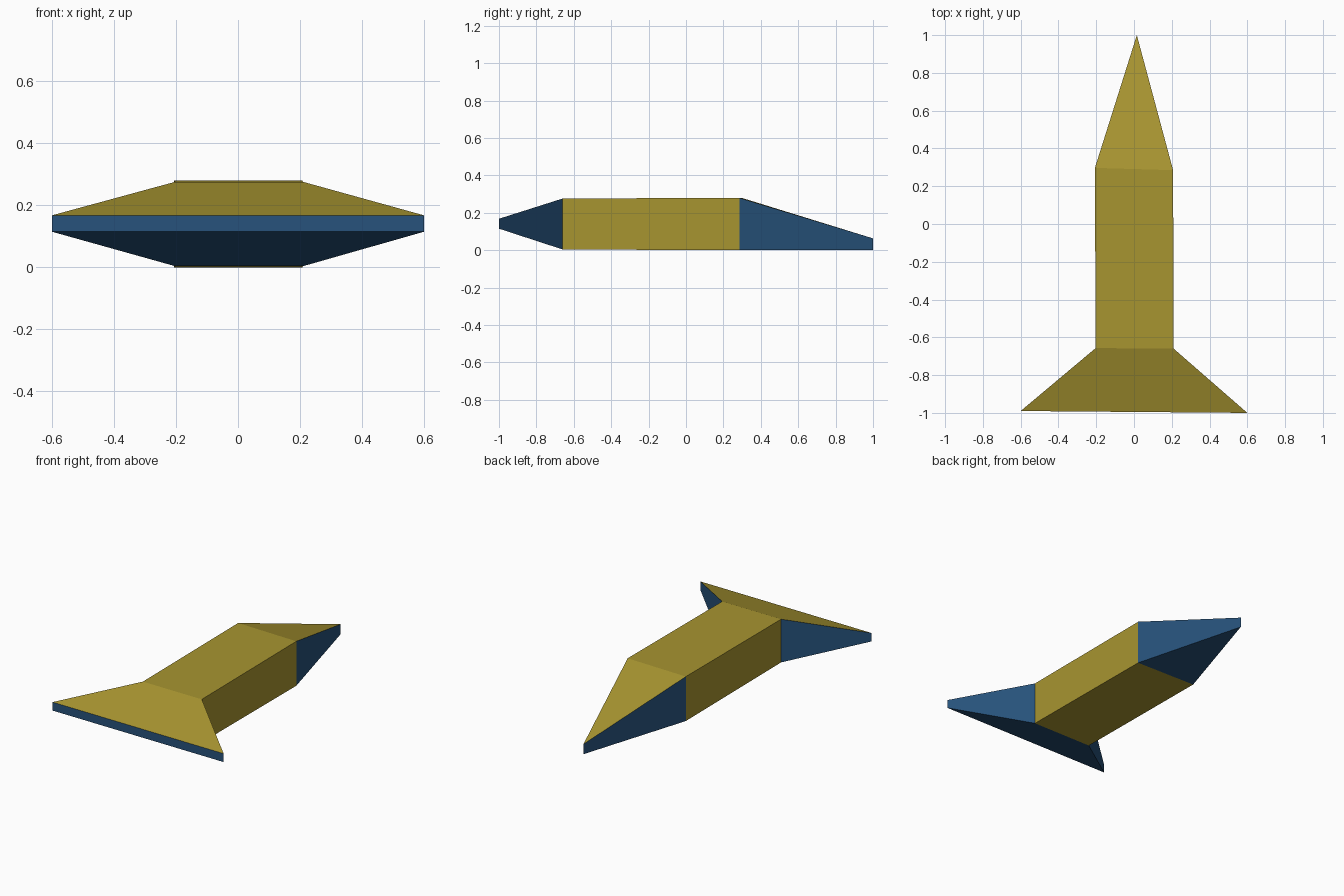
import bpy
import bmesh

cube = bpy.data.objects.get("Cube")
if cube:
    bpy.data.objects.remove(cube, do_unlink=True)


def material(name, colour):
    m = bpy.data.materials.new(name)
    m.use_nodes = True
    m.diffuse_color = colour
    m.node_tree.nodes["Principled BSDF"].inputs["Base Color"].default_value = colour
    return m


olive = material("olive yellow", (0.39, 0.30, 0.03, 1))
blue = material("dark blue", (0.02, 0.085, 0.20, 1))


def section(left, right, y_left, y_right, bottom, top):
    """Upright rectangular cross-section running from -x to +x."""
    return [(left, y_left, bottom), (right, y_right, bottom),
            (right, y_right, top), (left, y_left, top)]


def loft(name, front, back, side_material):
    """Skin two sections; upward faces are olive, the rest side_material."""
    bm = bmesh.new()
    a, b = ([bm.verts.new(p) for p in s] for s in (front, back))
    bm.faces.new(a)
    bm.faces.new(b[::-1])
    for i in range(4):
        j = (i + 1) % 4
        bm.faces.new((a[i], b[i], b[j], a[j]))
    bmesh.ops.remove_doubles(bm, verts=bm.verts, dist=0.0001)
    bmesh.ops.recalc_face_normals(bm, faces=bm.faces)
    bm.normal_update()
    for f in bm.faces:
        f.material_index = 0 if f.normal.z > 0.5 else 1
    mesh = bpy.data.meshes.new(name)
    bm.to_mesh(mesh)
    bm.free()
    mesh.materials.append(olive)
    mesh.materials.append(side_material)
    obj = bpy.data.objects.new(name, mesh)
    bpy.context.collection.objects.link(obj)


# Shared cross-sections along the length
tail_edge = section(-0.60, 0.60, -0.99, -1.0, 0.115, 0.168)
body_front = section(-0.203, 0.21, -0.657, -0.66, 0.004, 0.276)
body_back = section(-0.207, 0.207, 0.297, 0.285, 0.0, 0.28)
nose_tip = section(0.015, 0.015, 1.0, 1.0, 0.0, 0.063)

# Flared tail, boxy body and wedge-shaped nose
loft("tail", tail_edge, body_front, blue)
loft("body", body_front, body_back, olive)
loft("nose", body_back, nose_tip, blue)
